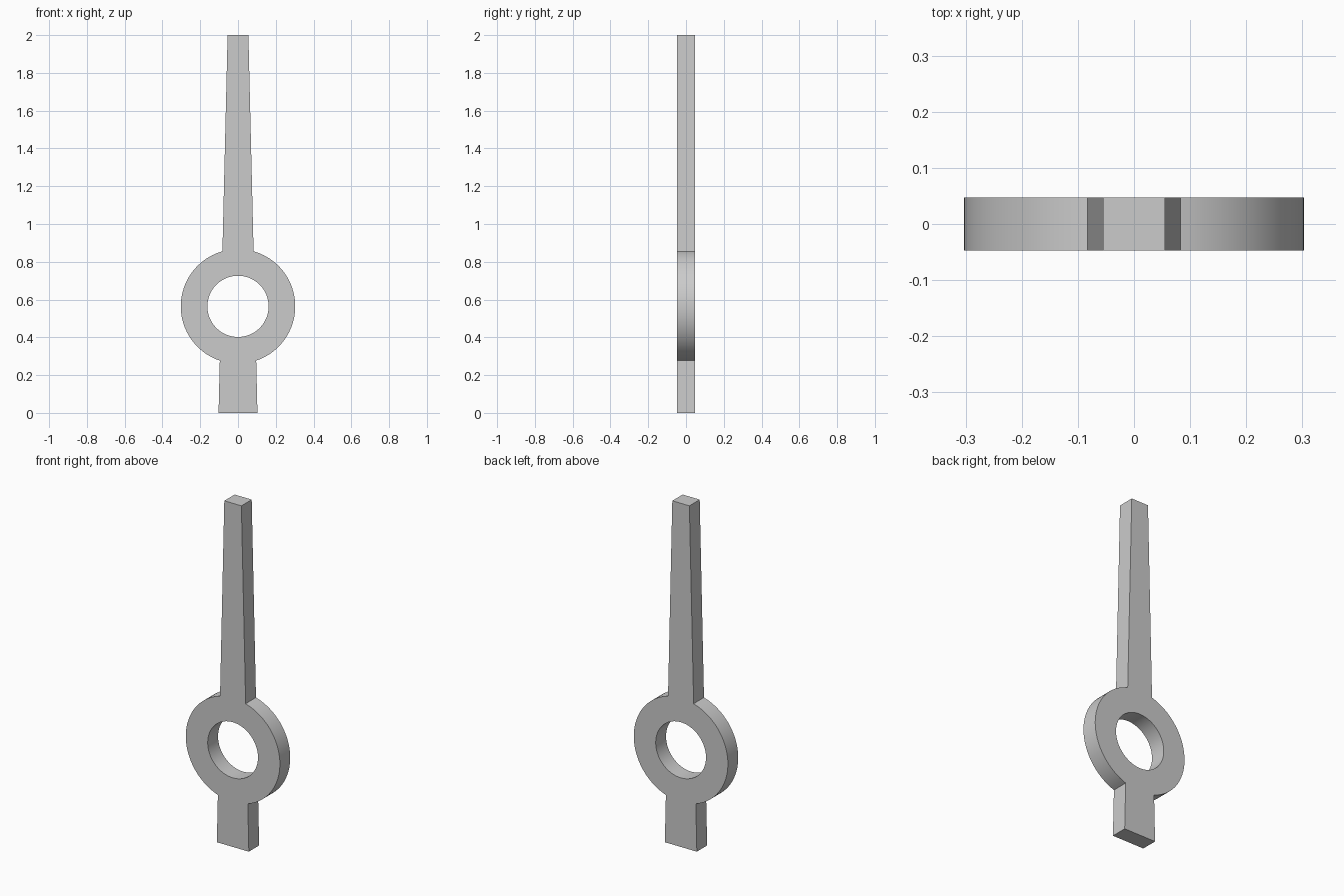
import bpy, bmesh, math
from mathutils import Vector

if "Cube" in bpy.data.objects:
    bpy.data.objects.remove(bpy.data.objects["Cube"])

R_OUT, R_IN, CZ = 0.303, 0.162, 0.564   # ring radii and centre height
BASE, TIP, HEIGHT = 0.103, 0.055, 2.0   # half widths of the tapered bar
HALF_T = 0.0475                         # half thickness


def half_width(z):
    return BASE + (TIP - BASE) * z / HEIGHT


def ring_angle(sign):
    # angle where the bar's edge meets the ring
    a = sign * math.pi / 2
    for _ in range(10):
        a = sign * math.acos(half_width(CZ + R_OUT * math.sin(a)) / R_OUT)
    return a


def arc(r, a0, a1, n):
    return [(r * math.cos(a0 + (a1 - a0) * i / n),
             CZ + r * math.sin(a0 + (a1 - a0) * i / n)) for i in range(n + 1)]


# Right half of the outline, mirrored for the left
right = [(BASE, 0)] + arc(R_OUT, ring_angle(-1), ring_angle(1), 40) + [(TIP, HEIGHT)]
outline = right + [(-x, z) for x, z in reversed(right)]
hole = arc(R_IN, 0, 2 * math.pi, 72)[:-1]

# Filled face with the hole, extruded through its thickness
bm = bmesh.new()
edges = []
for loop in (outline, hole):
    vs = [bm.verts.new((x, -HALF_T, z)) for x, z in loop]
    edges += [bm.edges.new((vs[i - 1], vs[i])) for i in range(len(vs))]
bmesh.ops.triangle_fill(bm, edges=edges, use_beauty=True, normal=Vector((0, -1, 0)))
ext = bmesh.ops.extrude_face_region(bm, geom=bm.faces[:], use_keep_orig=True)
bmesh.ops.translate(bm, vec=(0, 2 * HALF_T, 0),
                    verts=[g for g in ext["geom"] if isinstance(g, bmesh.types.BMVert)])
bmesh.ops.recalc_face_normals(bm, faces=bm.faces[:])

mesh = bpy.data.meshes.new("ringed_pointer")
bm.to_mesh(mesh)
bm.free()
pointer = bpy.data.objects.new("ringed_pointer", mesh)
bpy.context.collection.objects.link(pointer)
bpy.context.view_layer.objects.active = pointer
pointer.select_set(True)
bpy.ops.object.shade_smooth_by_angle(angle=math.radians(25))
